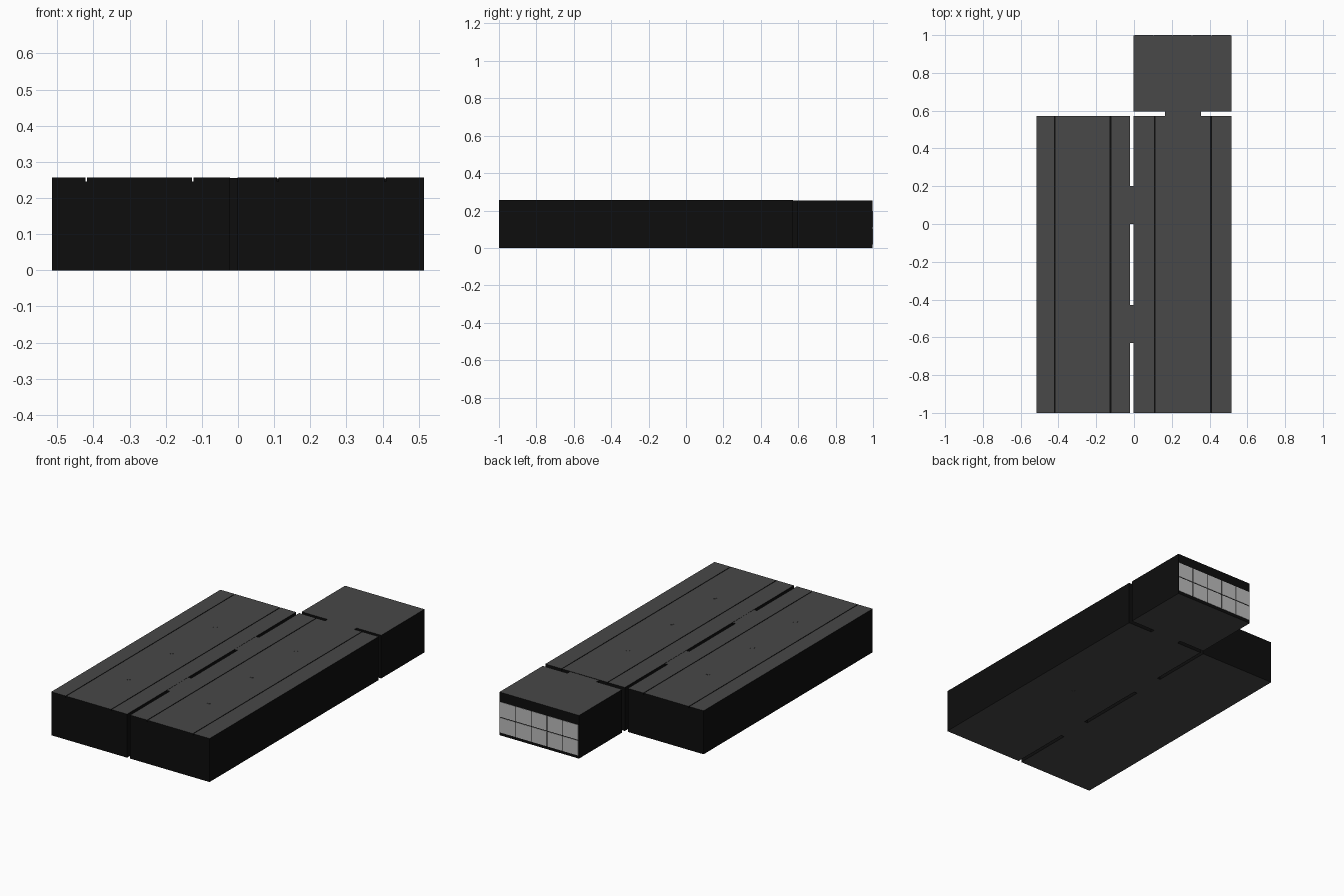
import bpy, bmesh
from mathutils import Matrix

if "Cube" in bpy.data.objects:
    bpy.data.objects.remove(bpy.data.objects["Cube"])

def mat(name, v):
    m = bpy.data.materials.new(name)
    m.diffuse_color = (v, v, v, 1)
    m.use_nodes = True
    m.node_tree.nodes["Principled BSDF"].inputs["Base Color"].default_value = m.diffuse_color
    return m

SIDE, FLAT, PANEL = mat("black_side", 0.004), mat("dark_grey", 0.065), mat("light_grey", 0.5)
H = 0.256

def finish(bm, name, mats):
    bmesh.ops.recalc_face_normals(bm, faces=bm.faces)
    if len(mats) > 1:  # grey horizontal faces, black walls
        for f in bm.faces:
            grey = abs(f.normal.z) > 0.9 and not 0.01 < f.calc_center_median().z < H - 0.006
            f.material_index = 1 if grey else 0
    me = bpy.data.meshes.new(name)
    bm.to_mesh(me)
    bm.free()
    ob = bpy.data.objects.new(name, me)
    for m in mats:
        me.materials.append(m)
    bpy.context.collection.objects.link(ob)
    return ob

def slab(name, x0, x1, y0, y1, h=H, grooves=(), w=0.004, d=0.01):
    """Cross-section with thin top grooves, extruded along y."""
    prof = [(x0, 0), (x0, h)]
    for g in grooves:
        prof += [(g - w/2, h), (g - w/2, h - d), (g + w/2, h - d), (g + w/2, h)]
    prof += [(x1, h), (x1, 0)]
    bm = bmesh.new()
    f = bm.faces.new([bm.verts.new((x, y0, z)) for x, z in prof])
    ext = bmesh.ops.extrude_face_region(bm, geom=[f])
    bmesh.ops.translate(bm, vec=(0, y1 - y0, 0),
                        verts=[v for v in ext["geom"] if isinstance(v, bmesh.types.BMVert)])
    return finish(bm, name, [SIDE, FLAT])

def disc(name, x, y, z, r, h):
    bm = bmesh.new()
    bmesh.ops.create_cone(bm, cap_ends=True, segments=16, radius1=r, radius2=r, depth=h,
                          matrix=Matrix.Translation((x, y, z)))
    return finish(bm, name, [FLAT])

# Main blocks
slab("left_block", -0.515, -0.022, -1, 0.572, grooves=(-0.42, -0.125))
slab("right_block", -0.002, 0.515, -1, 0.572, grooves=(0.11, 0.408))
slab("rear_block", -0.002, 0.515, 0.596, 0.998, h=H - 0.002)

# Bridges joining the blocks
for i, y in enumerate((-0.63, 0.0)):
    slab(f"side_bridge_{i}", -0.022, -0.002, y, y + 0.2, h=H - 0.001)
slab("rear_bridge", 0.165, 0.355, 0.572, 0.596, h=H - 0.002)

# Light panels on the rear end, 5 x 2
cw, ch = 0.515 / 5, 0.0925
for i in range(5):
    for j in range(2):
        bm = bmesh.new()
        c = (-0.001 + (i + 0.5) * cw, 0.998, 0.015 + (j + 0.5) * ch)
        bmesh.ops.create_cube(bm, size=1, matrix=Matrix.Translation(c)
                              @ Matrix.Diagonal((cw - 0.005, 0.004, ch - 0.005, 1)))
        finish(bm, f"rear_panel_{i}_{j}", [PANEL])

# Small studs on top and low feet underneath
for side, x in (("left", -0.27), ("right", 0.255)):
    for i, y in enumerate((-0.63, -0.23, 0.175)):
        disc(f"{side}_stud_{i}", x, y, H, 0.014, 0.002)
    disc(f"{side}_foot", x, -0.22, 0.0, 0.02, 0.001)
